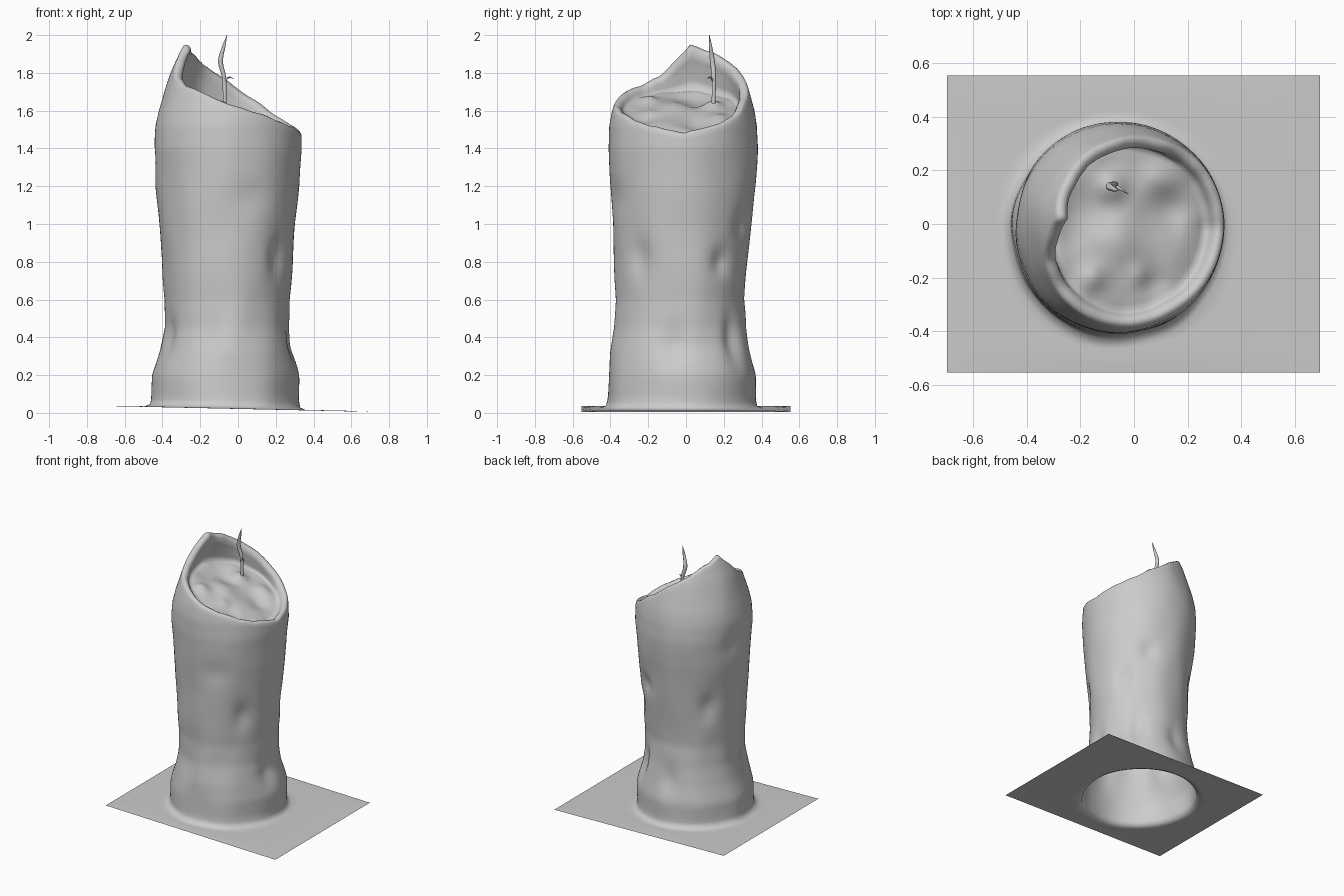
import bpy, math
from mathutils import Vector, noise

if "Cube" in bpy.data.objects:
    bpy.data.objects.remove(bpy.data.objects["Cube"])

N = 96
CX, CY = -0.06, -0.01

# z, left, right, front, back extents of the outer wall
WALL = [(0.00, -.475, .335, -.435, .385), (0.07, -.458, .32, -.415, .37),
        (0.20, -.453, .322, -.41, .37), (0.32, -.415, .30, -.402, .345),
        (0.45, -.39, .275, -.38, .322), (0.60, -.388, .272, -.37, .308),
        (0.80, -.40, .288, -.38, .325), (1.00, -.42, .303, -.39, .345),
        (1.20, -.436, .325, -.40, .367), (1.40, -.446, .338, -.41, .38),
        (1.52, -.437, .333, -.405, .378), (1.60, -.42, .32, -.39, .365),
        (1.70, -.39, .30, -.36, .335), (1.80, -.355, .28, -.33, .305),
        (1.96, -.283, .25, -.28, .24)]
# rim height by angle in degrees
RIM = [(0, 1.48), (30, 1.53), (45, 1.57), (60, 1.635), (75, 1.69), (90, 1.76),
       (110, 1.82), (135, 1.89), (155, 1.92), (172, 1.95), (188, 1.87), (205, 1.78),
       (225, 1.73), (245, 1.70), (270, 1.635), (300, 1.58), (330, 1.52), (360, 1.48)]
# dents: angle, height, angular width, height width, depth
DENTS = [(48, .38, 9, .12, .03), (-8, .36, 10, .10, .02), (35, .8, 9, .07, .025),
         (-40, .82, 10, .10, .022), (60, 1.0, 9, .06, .02), (140, .9, 10, .10, .025),
         (205, .4, 11, .10, .025), (170, 1.35, 14, .08, .015), (255, .4, 12, .12, .012),
         (290, 1.15, 16, .08, .01), (95, .35, 10, .10, .02), (10, .35, 30, .06, .01)]


def interp(table, v, col=1):
    for a, b in zip(table, table[1:]):
        if v <= b[0]:
            t = max(0, (v - a[0]) / (b[0] - a[0]))
            return a[col] + (b[col] - a[col]) * t
    return table[-1][col]


def wall(a, z, inset=0.0):
    """Point on the wall at an angle and height, moved inward by inset."""
    c, s = math.cos(a), math.sin(a)
    rx = interp(WALL, z, 2) - CX if c > 0 else CX - interp(WALL, z, 1)
    ry = interp(WALL, z, 4) - CY if s > 0 else CY - interp(WALL, z, 3)
    d = inset
    for ang, h, wa, wz, depth in DENTS:
        da = (math.degrees(a) - ang + 180) % 360 - 180
        d += depth * math.exp(-(da / wa) ** 2 - ((z - h) / wz) ** 2)
    d -= 0.008 * noise.noise(Vector((c * 2, s * 2, z * 3.5)))
    return Vector((CX + (rx - d) * c, CY + (ry - d) * s, z))


def rim_height(a):
    return interp(RIM, math.degrees(a) % 360) + 0.006 * noise.noise(Vector((a * 5, 0, 3)))


def sheet_z(x):
    return 0.024 - 0.022 * x


# bumps on the wax pool: x, y, width, height
BUMPS = [(-.08, .14, .05, .03), (-.05, -.08, .08, .025), (.14, .05, .08, -.03),
         (-.2, .05, .08, -.025), (.08, -.22, .07, -.02), (.1, .18, .07, .02),
         (-.15, -.2, .05, .03), (.02, -.19, .04, .02)]


def pool_z(x, y):
    z = 1.59 - 0.36 * x
    for bx, by, w, h in BUMPS:
        z += h * math.exp(-((x - bx) ** 2 + (y - by) ** 2) / w ** 2)
    return z + 0.01 * noise.noise(Vector((x * 9, y * 9, 1)))


rings = []
angles = [2 * math.pi * i / N for i in range(N)]


def add_ring(fn):
    rings.append([fn(a) for a in angles])


# square base sheet, outer edge to foot of candle
def sheet_point(a, t):
    ox = max(-.697, min(.693, .915 * math.cos(a)))
    oy = max(-.553, min(.553, .915 * math.sin(a)))
    foot = wall(a, 0, -0.02)
    x, y = ox + (foot.x - ox) * t, oy + (foot.y - oy) * t
    return Vector((x, y, sheet_z(x) - (0.003 if t == 0 else 0)))


for t in (0, .35, .7, .9, 1):
    add_ring(lambda a: sheet_point(a, t))


# outer wall, foot to rim
def outer_point(a, t):
    p = wall(a, 0)
    z0 = sheet_z(p.x) + 0.012
    return wall(a, z0 + (rim_height(a) - 0.015 - z0) * t)


for k in range(61):
    add_ring(lambda a: outer_point(a, k / 60))


# rounded rim lip
for inset, dz in ((.006, -.004), (.02, .002), (.036, -.004), (.048, -.02)):
    add_ring(lambda a: Vector((*wall(a, rim_height(a) - .015, inset).xy, rim_height(a) + dz)))


# inner wall down to the wax pool, then the pool surface
def pool_edge(a):
    z = rim_height(a) - 0.035
    for _ in range(4):
        p = wall(a, z, .068)
        z = min(pool_z(p.x, p.y), rim_height(a) - 0.035)
    return wall(a, z, .068)


def inner_point(a, t):
    z0, z1 = rim_height(a) - .025, pool_edge(a).z
    return wall(a, z0 + (z1 - z0) * t, .05 + .018 * t)


def pool_point(a, f):
    e = pool_edge(a)
    x, y = CX + (e.x - CX) * f, CY + (e.y - CY) * f
    w = max(0, (f - .7) / .3) ** 2
    return Vector((x, y, pool_z(x, y) * (1 - w) + e.z * w))


for t in (.25, .5, .75, 1):
    add_ring(lambda a: inner_point(a, t))
for k in range(13, 0, -1):
    add_ring(lambda a: pool_point(a, k / 14))

verts = [p for r in rings for p in r]
faces = [(j * N + i, j * N + (i + 1) % N, (j + 1) * N + (i + 1) % N, (j + 1) * N + i)
         for j in range(len(rings) - 1) for i in range(N)]
verts.append(Vector((CX, CY, pool_z(CX, CY))))
last = (len(rings) - 1) * N
faces += [(last + i, last + (i + 1) % N, len(verts) - 1) for i in range(N)]

mesh = bpy.data.meshes.new("candle_body")
mesh.from_pydata(verts, [], faces)
mesh.update()
mesh.shade_smooth()
body = bpy.data.objects.new("candle_body", mesh)
bpy.context.collection.objects.link(body)


# thin tapered strands
def strand(name, pts, width):
    cu = bpy.data.curves.new(name, 'CURVE')
    cu.dimensions = '3D'
    cu.bevel_depth = width
    cu.bevel_resolution = 2
    sp = cu.splines.new('BEZIER')
    sp.bezier_points.add(len(pts) - 1)
    for bp, (x, y, z, r) in zip(sp.bezier_points, pts):
        bp.co = (x, y, z)
        bp.radius = r
        bp.handle_left_type = bp.handle_right_type = 'AUTO'
    ob = bpy.data.objects.new(name, cu)
    bpy.context.collection.objects.link(ob)


strand("wick", [(-.07, .145, 1.62, .8), (-.075, .147, 1.78, .9), (-.092, .14, 1.86, 1.1),
                (-.075, .13, 1.94, .7), (-.058, .124, 2.0, .1)], 0.013)
strand("wick_fray", [(-.075, .147, 1.75, .8), (-.05, .13, 1.775, .6), (-.02, .11, 1.77, .1)], 0.008)
